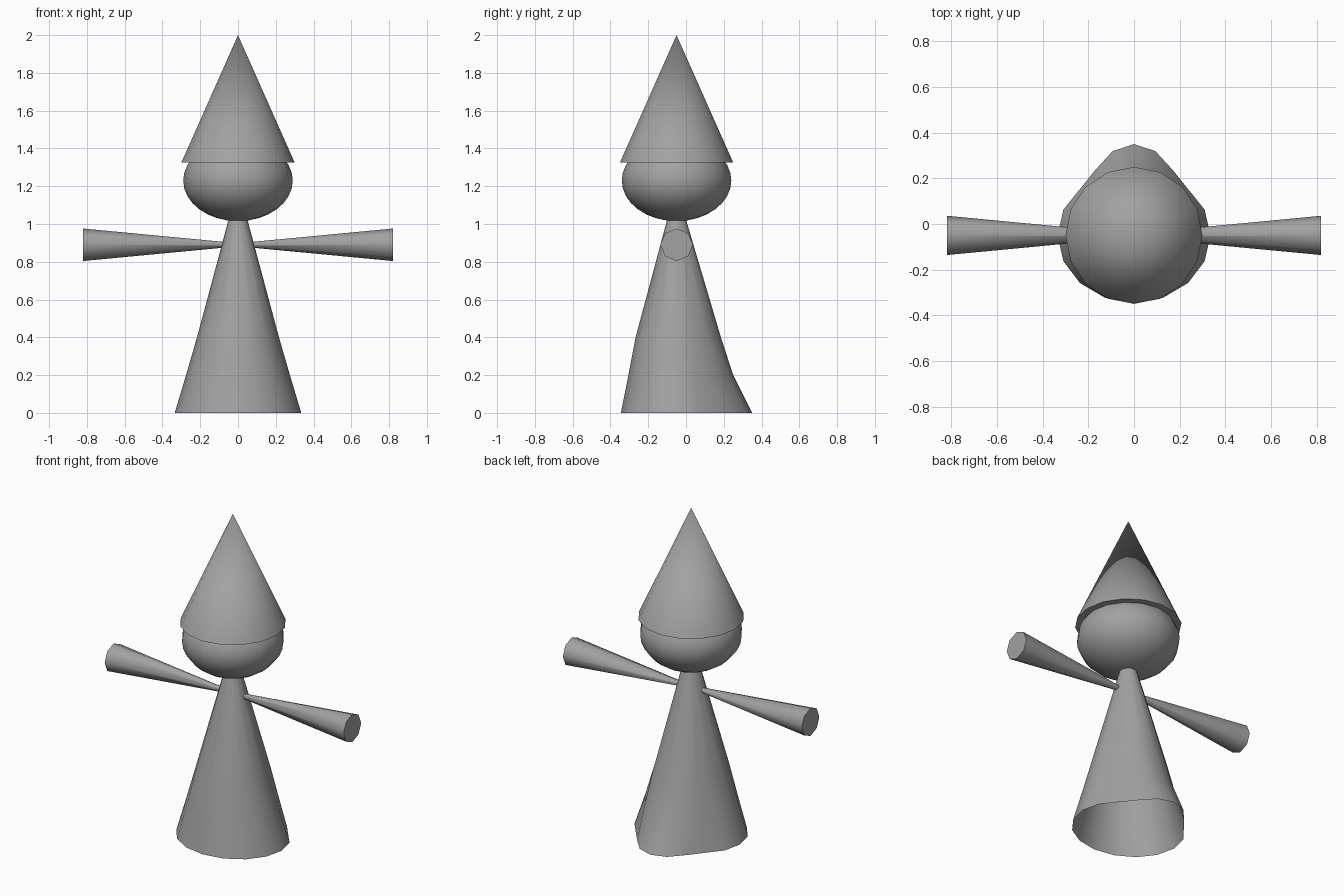
import bpy, bmesh, math

if "Cube" in bpy.data.objects:
    bpy.data.objects.remove(bpy.data.objects["Cube"])

CY = -0.05   # the figure's axis sits slightly forward of the origin
N = 16

grey = bpy.data.materials.new("plain grey")
grey.diffuse_color = (0.36, 0.36, 0.36, 1)
grey.use_nodes = True
grey.node_tree.nodes["Principled BSDF"].inputs["Base Color"].default_value = grey.diffuse_color


def finish(name, bm, angle=50):
    bmesh.ops.recalc_face_normals(bm, faces=bm.faces)
    me = bpy.data.meshes.new(name)
    bm.to_mesh(me)
    bm.free()
    me.materials.append(grey)
    ob = bpy.data.objects.new(name, me)
    bpy.context.collection.objects.link(ob)
    bpy.ops.object.select_all(action='DESELECT')
    ob.select_set(True)
    bpy.context.view_layer.objects.active = ob
    bpy.ops.object.shade_smooth_by_angle(angle=math.radians(angle))
    return ob


# Robe: open-bottomed skirt with a trailing fold at the back
# each ring: height, x radius, y radius, back reach, groove factor
rings = [(0.0, 0.335, 0.295, 0.40, 1.0),
         (0.2, 0.275, 0.255, 0.30, 0.97),
         (0.4, 0.217, 0.217, 0.235, 0.95),
         (1.03, 0.048, 0.048, 0.048, 1.0)]
bm = bmesh.new()
loops = []
for z, rx, ry, back, groove in rings:
    loop = []
    for i in range(N):
        a = 2 * math.pi * i / N          # 0 points to the back
        x, y = rx * math.sin(a), ry * math.cos(a)
        k = min(i, N - i)
        if k <= 2:                        # fold pushed backwards and pinched
            y *= back / ry
            pinch = (back / ry - 1) / 0.356
            x *= 1 - 0.27 * pinch
        elif k == 3:                      # groove beside the fold
            x, y = x * groove, y * groove
        loop.append(bm.verts.new((x, y + CY, z)))
    loops.append(loop)
for lo, hi in zip(loops, loops[1:]):
    for i in range(N):
        j = (i + 1) % N
        bm.faces.new((lo[i], lo[j], hi[j], hi[i]))
finish("robe", bm, 60)

# Head: flattened ball
bm = bmesh.new()
bmesh.ops.create_uvsphere(bm, u_segments=N, v_segments=N, radius=1)
for v in bm.verts:
    v.co = (v.co.x * 0.29, v.co.y * 0.29 + CY, v.co.z * 0.215 + 1.23)
finish("head", bm)

# Hat: pointed cone
bm = bmesh.new()
bmesh.ops.create_cone(bm, cap_ends=True, segments=N, radius1=0.30, radius2=0,
                      depth=0.675)
for v in bm.verts:
    v.co.y += CY
    v.co.z += 1.325 + 0.675 / 2
finish("hat", bm)

# Arms: flared sleeves, narrow at the shoulder
for side, name in ((-1, "left_arm"), (1, "right_arm")):
    bm = bmesh.new()
    ends = []
    for x, r in ((0.03, 0.011), (0.82, 0.086)):
        ends.append([bm.verts.new((side * x,
                                   CY + r * math.sin(i * math.pi / 4),
                                   0.89 + r * math.cos(i * math.pi / 4)))
                     for i in range(8)])
    for i in range(8):
        j = (i + 1) % 8
        bm.faces.new((ends[0][i], ends[0][j], ends[1][j], ends[1][i]))
    for e in ends:
        bm.faces.new(e)
    finish(name, bm)
